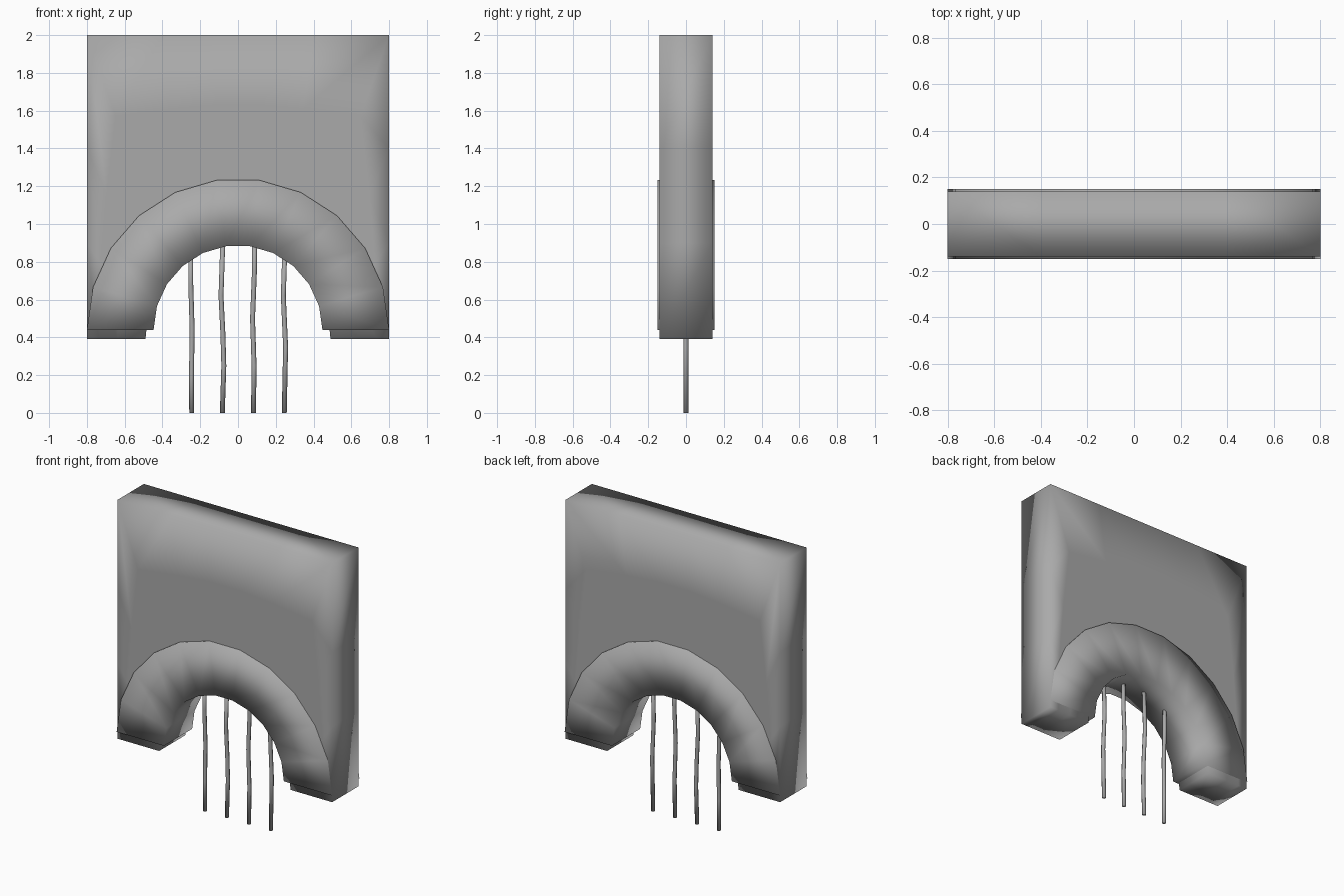
import bpy, bmesh, math

if "Cube" in bpy.data.objects:
    bpy.data.objects.remove(bpy.data.objects["Cube"])

SPRING_Z = 0.44   # height where the arch starts
SEGMENTS = 11

stone = bpy.data.materials.new("dark_grey")
stone.diffuse_color = (0.4, 0.4, 0.4, 1)
stone.use_nodes = True
stone.node_tree.nodes["Principled BSDF"].inputs["Base Color"].default_value = stone.diffuse_color


def arc(radius):
    """Half circle in the XZ plane from right to left."""
    steps = [math.pi * i / SEGMENTS for i in range(SEGMENTS + 1)]
    return [(radius * math.cos(a), SPRING_Z + radius * math.sin(a)) for a in steps]


def footed(radius):
    """Half circle whose ends reach down to the wall base."""
    return [(radius, 0.39)] + arc(radius)[1:-1] + [(-radius, 0.39)]


def finish(name, bm):
    bmesh.ops.recalc_face_normals(bm, faces=bm.faces)
    mesh = bpy.data.meshes.new(name)
    bm.to_mesh(mesh)
    bm.free()
    mesh.shade_smooth()
    mesh.materials.append(stone)
    obj = bpy.data.objects.new(name, mesh)
    bpy.context.collection.objects.link(obj)
    return obj


def slab(name, outlines, half_depth):
    """Solid filled between successive matching open outlines, extruded along y."""
    bm = bmesh.new()
    rows = [[bm.verts.new((x, -half_depth, z)) for x, z in line] for line in outlines]
    faces = [bm.faces.new((a[i], a[i + 1], b[i + 1], b[i]))
             for a, b in zip(rows, rows[1:]) for i in range(len(a) - 1)]
    ext = bmesh.ops.extrude_face_region(bm, geom=faces, use_keep_orig=True)
    moved = [g for g in ext["geom"] if isinstance(g, bmesh.types.BMVert)]
    bmesh.ops.translate(bm, verts=moved, vec=(0, 2 * half_depth, 0))
    return finish(name, bm)


# Wall panel with arched opening and short feet
right_edge = [(0.8, z) for z in (0.39, 0.9, 1.4, 2.0)]
top_edge = [(x, 2.0) for x in (0.4, 0.13, -0.13, -0.4)]
outline = right_edge + top_edge + [(-x, z) for x, z in reversed(right_edge)]
ring = footed(0.64)
band = [(a + (c - a) * 0.6, b + (d - b) * 0.6) for (a, b), (c, d) in zip(ring, outline)]
slab("wall", [outline, band, ring, footed(0.49)], 0.14)

# Raised arch surround
slab("arch_surround", [arc(0.8), arc(0.447)], 0.15)


def strand(name, points, radius=0.013, sides=8):
    """Thin wavy tube through (x, z) points."""
    bm = bmesh.new()
    rings = []
    for x, z in points:
        rings.append([bm.verts.new((x + radius * math.cos(math.tau * k / sides),
                                    radius * math.sin(math.tau * k / sides), z))
                      for k in range(sides)])
    for a, b in zip(rings, rings[1:]):
        for k in range(sides):
            n = (k + 1) % sides
            bm.faces.new((a[k], a[n], b[n], b[k]))
    bm.faces.new(rings[0])
    bm.faces.new(rings[-1])
    return finish(name, bm)


# Hanging strands
strand("strand_1", [(-0.245, 0), (-0.246, 0.2), (-0.243, 0.45), (-0.25, 0.68), (-0.25, 0.87)])
strand("strand_2", [(-0.083, 0), (-0.075, 0.25), (-0.08, 0.42), (-0.09, 0.62), (-0.08, 0.92)])
strand("strand_3", [(0.082, 0), (0.085, 0.25), (0.077, 0.5), (0.087, 0.75), (0.087, 0.92)])
strand("strand_4", [(0.245, 0), (0.252, 0.35), (0.24, 0.62), (0.248, 0.87)])
